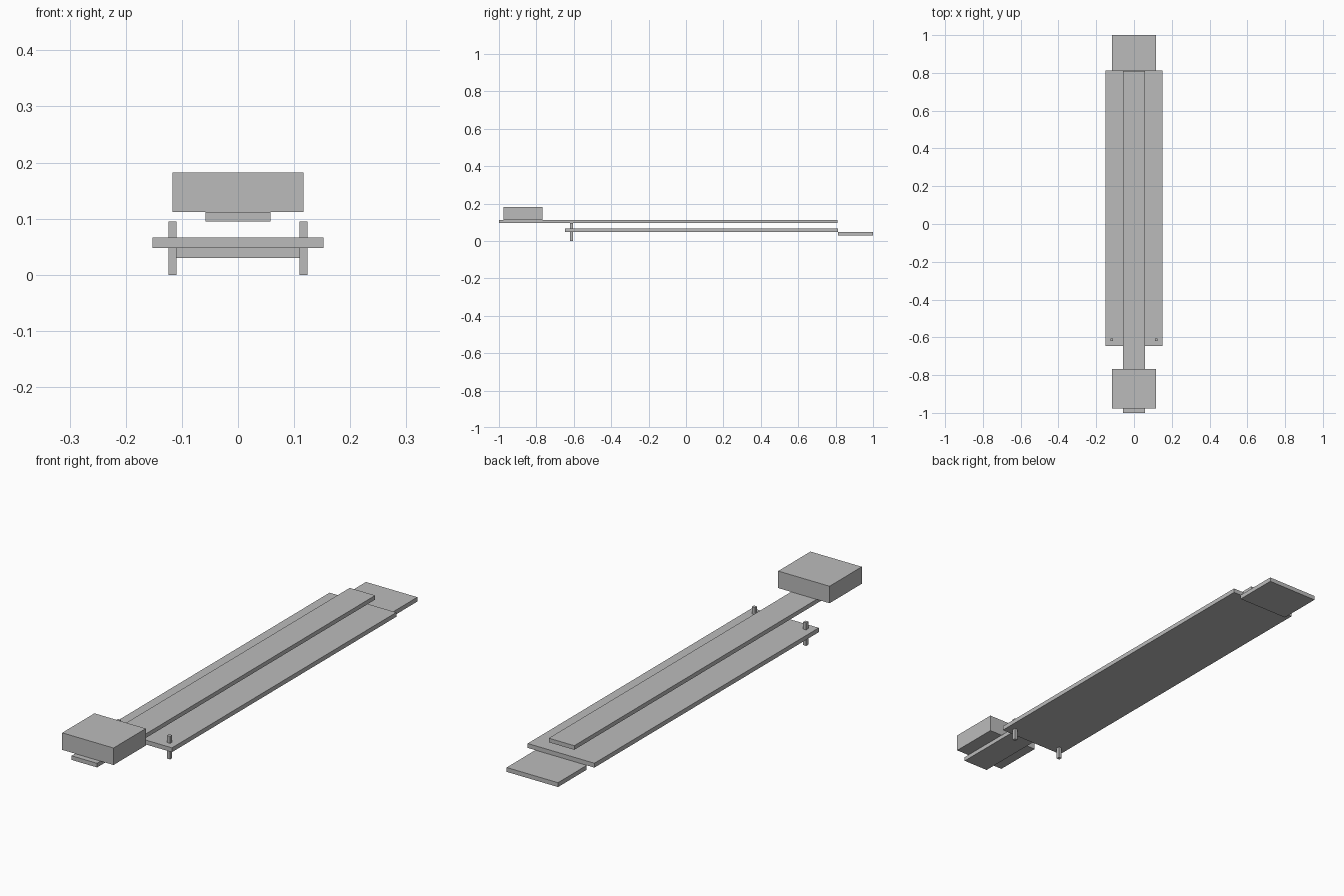
import bpy

if "Cube" in bpy.data.objects:
    bpy.data.objects.remove(bpy.data.objects["Cube"])

grey = bpy.data.materials.new("light grey")
grey.diffuse_color = (0.5, 0.5, 0.5, 1.0)
grey.use_nodes = True
grey.node_tree.nodes["Principled BSDF"].inputs["Base Color"].default_value = grey.diffuse_color


def box(name, x, y, z):
    """Box from its (min, max) extent on each axis."""
    bpy.ops.mesh.primitive_cube_add(size=1, location=[sum(r) / 2 for r in (x, y, z)])
    ob = bpy.context.object
    ob.name = name
    ob.scale = [r[1] - r[0] for r in (x, y, z)]
    bpy.ops.object.transform_apply(location=False, rotation=False, scale=True)
    ob.data.materials.append(grey)
    return ob


# Long boards
box("upper_board", (-0.058, 0.058), (-1.0, 0.81), (0.095, 0.112))
box("lower_board", (-0.152, 0.152), (-0.647, 0.813), (0.048, 0.066))

# Block on the front end of the upper board
box("front_block", (-0.117, 0.117), (-0.977, -0.767), (0.112, 0.182))

# Plate behind the lower board
box("rear_plate", (-0.117, 0.117), (0.813, 1.0), (0.030, 0.048))

# Pegs through the lower board
for side, name in ((-1, "left_peg"), (1, "right_peg")):
    cx = side * 0.117
    box(name, (cx - 0.007, cx + 0.007), (-0.619, -0.605), (0.0, 0.095))
